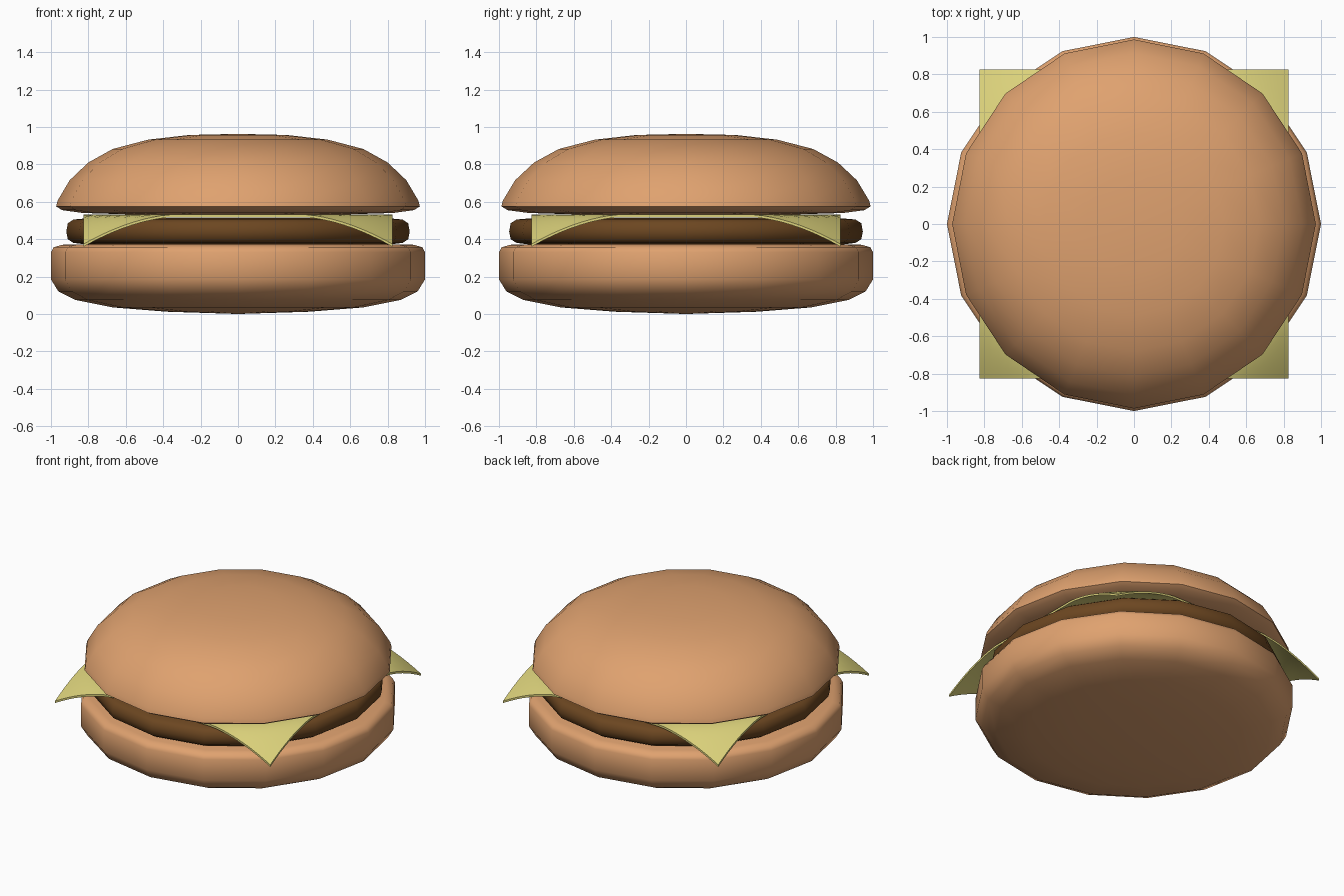
import bpy, bmesh, math

if "Cube" in bpy.data.objects:
    bpy.data.objects.remove(bpy.data.objects["Cube"])

SIDES = 16


def material(name, rgb):
    m = bpy.data.materials.new(name)
    m.diffuse_color = (*rgb, 1.0)
    m.use_nodes = True
    m.node_tree.nodes["Principled BSDF"].inputs["Base Color"].default_value = m.diffuse_color
    return m


bread = material("toasted_bread", (0.74, 0.36, 0.16))
meat = material("grilled_meat", (0.15, 0.062, 0.015))
yellow = material("cheese_yellow", (0.72, 0.65, 0.2))


def finish(bm, name, mat, angle):
    bmesh.ops.recalc_face_normals(bm, faces=bm.faces)
    mesh = bpy.data.meshes.new(name)
    bm.to_mesh(mesh)
    bm.free()
    mesh.materials.append(mat)
    ob = bpy.data.objects.new(name, mesh)
    bpy.context.collection.objects.link(ob)
    bpy.ops.object.select_all(action='DESELECT')
    ob.select_set(True)
    bpy.context.view_layer.objects.active = ob
    bpy.ops.object.shade_smooth_by_angle(angle=math.radians(angle))
    return ob


def lathe(name, profile, mat, stretch_y=1.0):
    """Spin a bottom-to-top profile that starts and ends on the axis."""
    bm = bmesh.new()
    rings = []
    for r, z in profile:
        if r == 0:
            rings.append([bm.verts.new((0, 0, z))] * SIDES)
        else:
            angles = [math.tau * i / SIDES for i in range(SIDES)]
            rings.append([bm.verts.new((r * math.cos(a), r * stretch_y * math.sin(a), z))
                          for a in angles])
    for low, high in zip(rings, rings[1:]):
        for i in range(SIDES):
            j = (i + 1) % SIDES
            quad = [low[i], low[j], high[j], high[i]]
            bm.faces.new(list(dict.fromkeys(quad)))
    return finish(bm, name, mat, 50)


# Bottom bun: rounded base, straight wall, flat top
lathe("bottom_bun", [
    (0, 0.0), (0.38, 0.012), (0.67, 0.035), (0.87, 0.075), (0.96, 0.12),
    (1.0, 0.185), (1.0, 0.33), (0.985, 0.357), (0.94, 0.37), (0.6, 0.375), (0, 0.375)], bread)

# Patty: thin disc with rounded rim
lathe("patty", [
    (0, 0.37), (0.8, 0.37), (0.88, 0.38), (0.91, 0.4), (0.918, 0.44),
    (0.91, 0.485), (0.88, 0.505), (0.8, 0.512), (0, 0.512)], meat, 1.03)

# Top bun: dome with a tucked-in rim
lathe("top_bun", [
    (0, 0.527), (0.5, 0.53), (0.83, 0.54), (0.94, 0.555), (0.972, 0.575),
    (0.965, 0.605), (0.9, 0.715), (0.8, 0.81), (0.67, 0.882), (0.48, 0.932),
    (0.26, 0.957), (0, 0.963)], bread, 1.015)

# Cheese slice: square sheet whose corners droop past the patty
bm = bmesh.new()
bmesh.ops.create_grid(bm, x_segments=32, y_segments=32, size=0.825)
for v in bm.verts:
    over = max(0.0, math.hypot(v.co.x, v.co.y) - 0.9) / 0.267
    v.co.z = 0.531 - 0.157 * over ** 1.35
top_faces = bm.faces[:]
ret = bmesh.ops.extrude_face_region(bm, geom=top_faces, use_keep_orig=True)
for e in ret["geom"]:
    if isinstance(e, bmesh.types.BMVert):
        e.co.z -= 0.014
finish(bm, "cheese_slice", yellow, 40)
